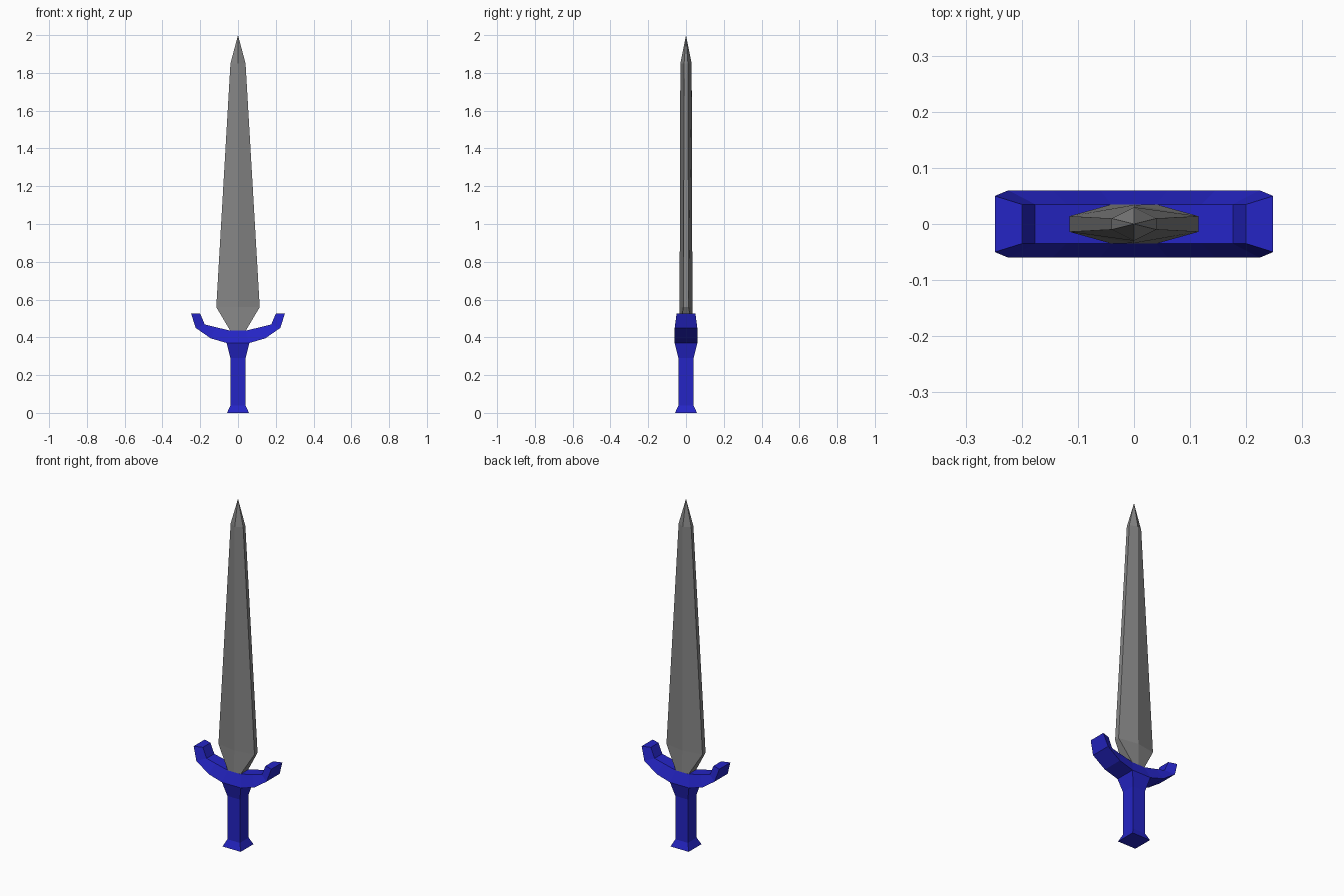
import bpy
import bmesh

if "Cube" in bpy.data.objects:
    bpy.data.objects.remove(bpy.data.objects["Cube"], do_unlink=True)


def make_material(name, rgb):
    mat = bpy.data.materials.new(name)
    mat.use_nodes = True
    color = (*rgb, 1.0)
    mat.diffuse_color = color
    mat.node_tree.nodes["Principled BSDF"].inputs["Base Color"].default_value = color
    return mat


def loft(name, rings, mat, tip=None):
    """Skin matching cross-sections, closing the end with a cap or a point."""
    bm = bmesh.new()
    loops = [[bm.verts.new(p) for p in ring] for ring in rings]
    count = len(loops[0])
    for low, high in zip(loops, loops[1:]):
        for i in range(count):
            j = (i + 1) % count
            bm.faces.new((low[i], low[j], high[j], high[i]))
    bm.faces.new(loops[0])
    if tip:
        point = bm.verts.new(tip)
        for i in range(count):
            bm.faces.new((loops[-1][i], loops[-1][(i + 1) % count], point))
    else:
        bm.faces.new(loops[-1])
    bmesh.ops.recalc_face_normals(bm, faces=bm.faces)
    mesh = bpy.data.meshes.new(name)
    bm.to_mesh(mesh)
    bm.free()
    mesh.materials.append(mat)
    obj = bpy.data.objects.new(name, mesh)
    bpy.context.collection.objects.link(obj)
    return obj


def square(half, z):
    return [(-half, -half, z), (half, -half, z), (half, half, z), (-half, half, z)]


def blade_section(half_width, edge, ridge, z):
    w = half_width
    return [(-w, -edge, z), (0, -ridge, z), (w, -edge, z),
            (w, edge, z), (0, ridge, z), (-w, edge, z)]


def guard_section(side, outer, inner, outer_depth, inner_depth):
    (ox, oz), (ix, iz) = outer, inner
    return [(side * ox, -outer_depth, oz), (side * ox, outer_depth, oz),
            (side * ix, inner_depth, iz), (side * ix, -inner_depth, iz)]


blue = make_material("royal blue", (0.018, 0.018, 0.56))
steel = make_material("grey steel", (0.235, 0.235, 0.235))

# Square grip, flared at the pommel and under the guard
loft("grip", [square(0.058, 0), square(0.04, 0.04),
              square(0.04, 0.29), square(0.06, 0.37)], blue)

# Upswept crossguard, mirrored from one arm
arm = [((0.06, 0.37), (0.04, 0.435), 0.06, 0.035),
       ((0.145, 0.395), (0.12, 0.4544), 0.06, 0.035),
       ((0.224, 0.45), (0.176, 0.468), 0.06, 0.035),
       ((0.248, 0.525), (0.2, 0.525), 0.05, 0.035)]
loft("crossguard", [guard_section(-1, *s) for s in reversed(arm)]
     + [guard_section(1, *s) for s in arm], blue)

# Ridged blade with blunt edges, tapering to a point
loft("blade", [blade_section(0.04, 0.035, 0.035, 0.433),
               blade_section(0.115, 0.014, 0.034, 0.56),
               blade_section(0.04, 0.01, 0.03, 1.85)], steel, tip=(0, 0, 2))
